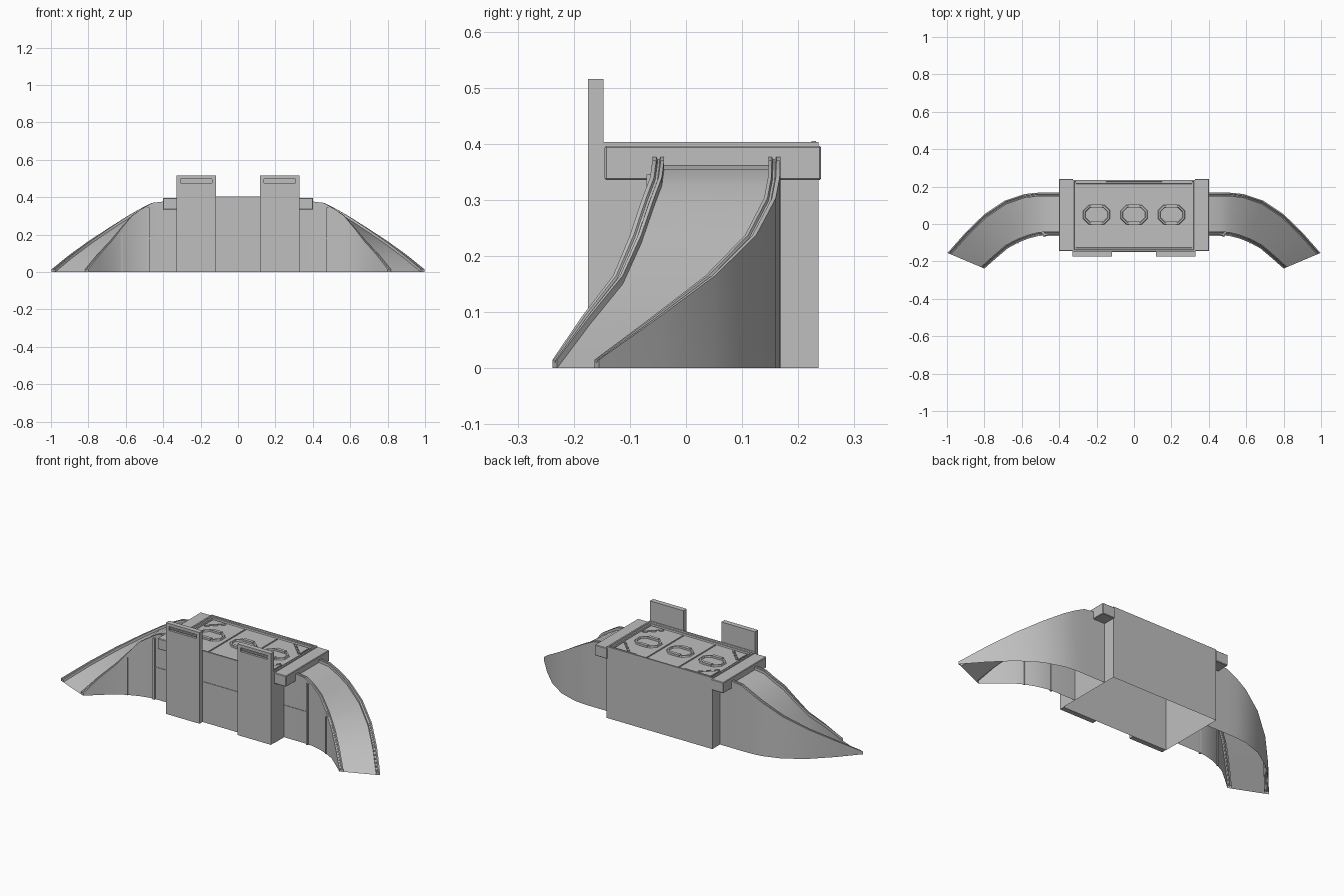
import bpy, bmesh, math
from mathutils import Vector

cube = bpy.data.objects.get("Cube")
if cube:
    bpy.data.objects.remove(cube, do_unlink=True)

grey = bpy.data.materials.new("concrete_grey")
grey.use_nodes = True
tone = (0.52, 0.52, 0.52, 1)
grey.diffuse_color = tone
grey.node_tree.nodes["Principled BSDF"].inputs["Base Color"].default_value = tone


def finish(name, bm, smooth=False):
    bmesh.ops.recalc_face_normals(bm, faces=bm.faces)
    me = bpy.data.meshes.new(name)
    bm.to_mesh(me)
    bm.free()
    ob = bpy.data.objects.new(name, me)
    bpy.context.collection.objects.link(ob)
    me.materials.append(grey)
    if smooth:
        bpy.ops.object.select_all(action='DESELECT')
        ob.select_set(True)
        bpy.context.view_layer.objects.active = ob
        bpy.ops.object.shade_smooth_by_angle(angle=math.radians(25))
    return ob


def add_box(bm, x, y, z, turn=0):
    """Box from three (low, high) ranges, optionally turned about z."""
    geo = bmesh.ops.create_cube(bm, size=1)["verts"]
    mid = Vector([(r[0] + r[1]) / 2 for r in (x, y, z)])
    for v in geo:
        v.co = Vector([c * (r[1] - r[0]) for c, r in zip(v.co, (x, y, z))])
        c, s = math.cos(turn), math.sin(turn)
        v.co = Vector((v.co.x * c - v.co.y * s, v.co.x * s + v.co.y * c, v.co.z)) + mid
    return geo


def box(name, x, y, z, bevel=0):
    bm = bmesh.new()
    add_box(bm, x, y, z)
    if bevel:
        bmesh.ops.bevel(bm, geom=bm.edges[:], offset=bevel, segments=1, affect='EDGES')
    return finish(name, bm)


def span(x0, x1, side):
    return tuple(sorted((x0 * side, x1 * side)))


# Central block: open-bottomed shell whose roof holds a recessed deck
W, FRONT, BACK, TOP = 0.33, -0.148, 0.236, 0.403
bm = bmesh.new()
add_box(bm, (-W, W), (FRONT, BACK), (0, TOP))
bm.faces.ensure_lookup_table()
bmesh.ops.recalc_face_normals(bm, faces=bm.faces)
roof = next(f for f in bm.faces if f.normal.z > 0.9)
floor = next(f for f in bm.faces if f.normal.z < -0.9)
bmesh.ops.delete(bm, geom=[floor], context='FACES_ONLY')
bmesh.ops.inset_individual(bm, faces=[roof], thickness=0.012)
bmesh.ops.inset_individual(bm, faces=[roof], thickness=0.003, depth=-0.006)
bmesh.ops.inset_individual(bm, faces=[roof], thickness=0.012)
bmesh.ops.inset_individual(bm, faces=[roof], thickness=0.003, depth=-0.008)
finish("central_block", bm)

# Deck seams and corner gussets
DECK = TOP - 0.014
bm = bmesh.new()
for x in (-0.1, 0.1):
    add_box(bm, (x - 0.003, x + 0.003), (FRONT + 0.03, BACK - 0.03), (DECK - 0.002, DECK + 0.004))
for sx in (-1, 1):
    for ycorner, sy in ((FRONT + 0.03, 1), (BACK - 0.03, -1)):
        base = [(sx * 0.3, ycorner), (sx * 0.22, ycorner), (sx * 0.3, ycorner + sy * 0.08)]
        low = [bm.verts.new((x, y, DECK)) for x, y in base]
        high = [bm.verts.new((x, y, DECK + 0.005)) for x, y in base]
        bm.faces.new(high)
        for i in range(3):
            j = (i + 1) % 3
            bm.faces.new((low[i], low[j], high[j], high[i]))
        for k in (-0.03, 0, 0.03):
            x, y = sx * (0.255 + k), ycorner + sy * (0.045 + k)
            add_box(bm, (x - 0.012, x + 0.012), (y - 0.004, y + 0.004),
                    (DECK, DECK + 0.008), turn=sx * sy * math.pi / 4)
finish("deck_details", bm)


# Rounded rings on the deck, swept around an eight-cornered outline
def outline(cx, cy, hw, hh, cut):
    pts = [(hw, -hh + cut), (hw, hh - cut), (hw - cut, hh), (-hw + cut, hh)]
    pts += [(-x, -y) for x, y in pts]
    return [(cx + x, cy + y) for x, y in pts]


for label, cx in (("right", -0.2), ("middle", 0), ("left", 0.2)):
    bm = bmesh.new()
    rings = []
    for off, h in ((0, 0), (0.003, 0.008), (0.011, 0.008), (0.014, 0)):
        pts = outline(cx, 0.05, 0.072 - off, 0.052 - off, 0.03 - off / 2)
        rings.append([bm.verts.new((x, y, DECK + h)) for x, y in pts])
    for a, b in zip(rings, rings[1:]):
        for i in range(len(a)):
            j = (i + 1) % len(a)
            bm.faces.new((a[i], a[j], b[j], b[i]))
    for sy in (-1, 1):
        y = 0.05 + sy * 0.046
        add_box(bm, (cx - 0.03, cx + 0.03), (y - 0.009, y + 0.009), (DECK, DECK + 0.011))
    finish(label + "_deck_ring", bm)

# Frame strips on the roof edge
for sx, name in ((-1, "right"), (1, "left")):
    box(name + "_back_strip", span(0.15, 0.31, sx), (BACK - 0.012, BACK - 0.004), (TOP - 0.004, TOP + 0.002))

# Ramp sections: outer point, inner point, floor height
SECTIONS = [
    ((0.33, 0.168), (0.33, -0.06), 0.37), ((0.46, 0.168), (0.46, -0.06), 0.355),
    ((0.52, 0.167), (0.51, -0.064), 0.325), ((0.585, 0.16), (0.565, -0.078), 0.288),
    ((0.69, 0.125), (0.62, -0.1), 0.222), ((0.80, 0.052), (0.675, -0.13), 0.15),
    ((0.90, -0.045), (0.74, -0.185), 0.078), ((0.997, -0.155), (0.80, -0.238), 0.0)]
# Kerb profile: distance inwards, height over the floor
KERB = [(0, 0.015), (0.007, 0.015), (0.009, 0.010), (0.013, 0.010),
        (0.015, 0.015), (0.021, 0.015), (0.021, 0)]


def ramp_section(outer, inner, z, side):
    o, i = Vector(outer), Vector(inner)
    d = (i - o).normalized()
    pts = [(o, 0)] + [(o + d * t, z + h) for t, h in KERB]
    pts += [(i - d * t, z + h) for t, h in reversed(KERB)] + [(i, 0)]
    return [(p.x * side, p.y, h) for p, h in pts]


for side, name in ((-1, "right"), (1, "left")):
    # Curved ramp, open underneath
    bm = bmesh.new()
    loops = [[bm.verts.new(p) for p in ramp_section(*s, side)] for s in SECTIONS]
    for a, b in zip(loops, loops[1:]):
        for k in range(len(a) - 1):
            bm.faces.new((a[k], a[k + 1], b[k + 1], b[k]))
    for kerb in (loops[-1][:8], loops[-1][-8:]):
        bm.faces.new(kerb)
    finish(name + "_ramp", bm, smooth=True)

    # Raised seams on the inner wall
    box(name + "_wall_post", span(0.474, 0.484, side), (-0.07, -0.058), (0, 0.345))
    box(name + "_wall_seam", span(0.33, 0.474, side), (-0.063, -0.058), (0.178, 0.183))
    box(name + "_wall_rib", span(0.617, 0.623, side), (-0.105, -0.095), (0, 0.21))

    # Cross beam over the top of the ramp
    box(name + "_cross_beam", span(0.325, 0.402, side), (-0.145, 0.241), (0.335, 0.396), 0.003)

    # Tower slab with a slot near its top
    bm = bmesh.new()
    Y0, Y1 = -0.175, -0.147
    xs = span(0.118, 0.328, side)
    add_box(bm, xs, (Y0, Y1), (0, 0.476))
    add_box(bm, xs, (Y0, Y1), (0.498, 0.515))
    add_box(bm, (xs[0], xs[0] + 0.02), (Y0, Y1), (0.476, 0.498))
    add_box(bm, (xs[1] - 0.02, xs[1]), (Y0, Y1), (0.476, 0.498))
    add_box(bm, (xs[0] + 0.02, xs[1] - 0.02), (Y0 + 0.012, Y1), (0.476, 0.498))
    add_box(bm, (xs[0] + 0.024, xs[1] - 0.024), (Y0 + 0.004, Y1), (0.483, 0.491))
    finish(name + "_tower", bm)

# Seam across the front wall
box("front_seam", (-0.118, 0.118), (FRONT - 0.003, FRONT), (0.226, 0.23))
